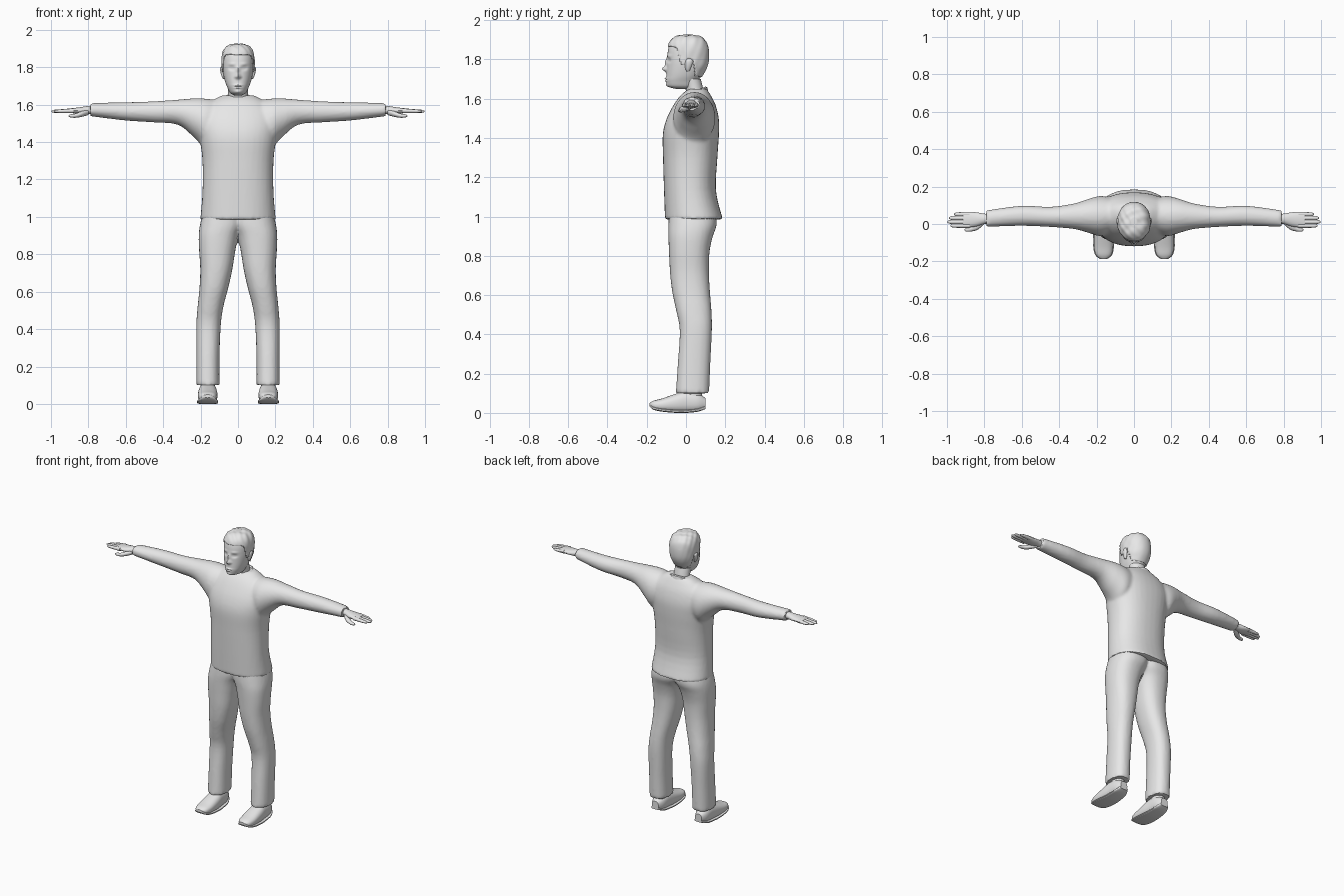
import bpy, bmesh, math

grey = bpy.data.materials.new("light grey")
grey.diffuse_color = (0.8, 0.8, 0.8, 1)


def catmull(p, q, r, s, t):
    return [0.5 * (2 * b + (c - a) * t + (2 * a - 5 * b + 4 * c - d) * t * t
                   + (3 * b - a - 3 * c + d) * t ** 3) for a, b, c, d in zip(p, q, r, s)]


def loft(bm, rings, axis=2, n=28, power=2.0, steps=4, side=1):
    """Skin rounded sections (position, a_min, a_max, b_min, b_max) along an axis."""
    k = len(rings)
    fine = [catmull(rings[max(i - 1, 0)], rings[i], rings[i + 1], rings[min(i + 2, k - 1)], j / steps)
            for i in range(k - 1) for j in range(steps)] + [list(rings[-1])]
    loops = []
    for pos, a0, a1, b0, b1 in fine:
        loop = []
        for i in range(n):
            t = 2 * math.pi * i / n
            c, s = math.cos(t), math.sin(t)
            a = (a0 + a1) / 2 + (a1 - a0) / 2 * math.copysign(abs(c) ** (2 / power), c)
            b = (b0 + b1) / 2 + (b1 - b0) / 2 * math.copysign(abs(s) ** (2 / power), s)
            co = [a, b]
            co.insert(axis, pos)
            loop.append(bm.verts.new((co[0] * side, co[1], co[2])))
        loops.append(loop)
    for lo, hi in zip(loops, loops[1:]):
        for i in range(n):
            bm.faces.new((lo[i], lo[(i + 1) % n], hi[(i + 1) % n], hi[i]))
    bm.faces.new(loops[0][::-1])
    bm.faces.new(loops[-1])


def finish(name, bm, voxel=0, angle=40):
    """Turn a bmesh into a shaded object, optionally fusing its pieces."""
    bmesh.ops.recalc_face_normals(bm, faces=bm.faces)
    mesh = bpy.data.meshes.new(name)
    bm.to_mesh(mesh)
    bm.free()
    mesh.materials.append(grey)
    ob = bpy.data.objects.new(name, mesh)
    bpy.context.collection.objects.link(ob)
    bpy.ops.object.select_all(action='DESELECT')
    ob.select_set(True)
    bpy.context.view_layer.objects.active = ob
    if voxel:
        fuse = ob.modifiers.new("fuse", 'REMESH')
        fuse.mode = 'VOXEL'
        fuse.voxel_size = voxel
        relax = ob.modifiers.new("relax", 'SMOOTH')
        relax.factor, relax.iterations = 0.5, 4
        for m in ("fuse", "relax"):
            bpy.ops.object.modifier_apply(modifier=m)
    bpy.ops.object.shade_smooth_by_angle(angle=math.radians(angle))
    return ob


# Sweater: torso and both sleeves fused into one garment
bm = bmesh.new()
loft(bm, [(0.985, -.202, .202, -.107, .188), (1.13, -.19, .19, -.112, .153),
          (1.30, -.19, .19, -.117, .16), (1.42, -.205, .205, -.118, .168),
          (1.50, -.215, .215, -.098, .167), (1.57, -.195, .195, -.062, .15),
          (1.62, -.14, .14, -.025, .125), (1.65, -.085, .085, .015, .105)], n=36, power=2.3)
for side in (1, -1):
    loft(bm, [(.08, -.03, .13, 1.42, 1.62), (.17, -.065, .15, 1.37, 1.632), (.235, -.05, .137, 1.425, 1.634),
              (.32, -.027, .11, 1.492, 1.627), (.45, -.016, .092, 1.505, 1.618),
              (.60, -.01, .098, 1.515, 1.613), (.79, -.016, .073, 1.538, 1.609)], axis=0, side=side)
finish("sweater", bm, voxel=.01)

# Collar: ribbed neck band, lower at the front
bm = bmesh.new()
loops = []
for i in range(32):
    t = 2 * math.pi * i / 32
    c, s = math.cos(t), math.sin(t)
    loops.append([bm.verts.new(((.072 + r) * c, .046 + (.054 + r) * s, 1.628 + .024 * s + h))
                  for r, h in ((.014, -.018), (.008, .006), (.0, .01), (-.006, .002), (-.004, -.018))])
for i in range(32):
    for j in range(5):
        p, q = loops[i], loops[(i + 1) % 32]
        bm.faces.new((p[j], q[j], q[(j + 1) % 5], p[(j + 1) % 5]))
finish("collar", bm)

# Trousers: two legs fused at the hips
bm = bmesh.new()
for side in (1, -1):
    loft(bm, [(.10, .099, .223, -.052, .118), (.25, .099, .223, -.042, .124),
              (.42, .092, .223, -.032, .132), (.52, .078, .216, -.05, .13),
              (.62, .052, .206, -.071, .122), (.72, .03, .202, -.082, .117),
              (.82, .014, .208, -.087, .12), (.90, -.005, .21, -.09, .137),
              (.96, -.035, .203, -.09, .157), (1.03, -.04, .185, -.085, .15)], power=2.3, side=side)
finish("trousers", bm, voxel=.01)

# Shoes, soles and ankles
shoe = [(-.186, .145, .18, .033, .05), (-.165, .121, .204, .016, .062), (-.12, .111, .214, .006, .074),
        (-.05, .11, .214, .0, .098), (0, .114, .21, .0, .112), (.06, .12, .205, .006, .1), (.1, .138, .188, .02, .075)]
for side, word in ((1, "left"), (-1, "right")):
    bm = bmesh.new()
    loft(bm, shoe, axis=1, power=2.4, side=side)
    finish(word + "_shoe", bm)
    bm = bmesh.new()
    loft(bm, [(y, a - .004, b + .004, c, c + .016) for y, a, b, c, d in shoe],
         axis=1, power=3.5, side=side)
    finish(word + "_sole", bm)
    bm = bmesh.new()
    loft(bm, [(.06, .125, .2, -.02, .08), (.11, .122, .2, -.01, .083), (.2, .125, .198, .0, .08)], side=side)
    finish(word + "_ankle", bm)

    # Hand: palm, four fingers held together and a thumb
    bm = bmesh.new()
    loft(bm, [(.74, .005, .052, 1.55, 1.597), (.8, .0, .055, 1.55, 1.593), (.84, -.012, .062, 1.55, 1.587),
              (.88, -.018, .065, 1.554, 1.582), (.915, -.018, .063, 1.557, 1.578)], axis=0, n=20, side=side)
    for y, tip in ((-.009, .982), (.011, .998), (.032, .99), (.052, .962)):
        loft(bm, [(.88, y - .012, y + .012, 1.555, 1.58), (tip - .03, y - .011, y + .011, 1.556, 1.574),
                  (tip - .008, y - .008, y + .008, 1.558, 1.571), (tip, y - .002, y + .002, 1.562, 1.567)],
             axis=0, n=12, side=side)
    loft(bm, [(.8, .0, .03, 1.545, 1.575), (.835, -.03, .01, 1.535, 1.565), (.87, -.04, -.013, 1.53, 1.552),
              (.895, -.041, -.02, 1.532, 1.548), (.905, -.036, -.028, 1.537, 1.543)], axis=0, n=12, side=side)
    finish(word + "_hand", bm)

    # Ear
    bm = bmesh.new()
    loft(bm, [(1.738, .072, .08, .005, .015), (1.75, .07, .087, -.003, .022), (1.775, .073, .094, -.005, .032),
              (1.795, .075, .095, -.002, .034), (1.806, .08, .088, .008, .024)], n=14, side=side)
    finish(word + "_ear", bm)

# Neck, leaning forward into the head
bm = bmesh.new()
loft(bm, [(1.56, -.065, .065, .0, .105), (1.64, -.053, .053, .0, .09), (1.70, -.053, .053, -.02, .075)])
finish("neck", bm)

# Head: lofted skull with brow, eyes, nose, lips and chin pushed in or out
skull = [(1.65, .02, -.05, .03), (1.662, .042, -.09, .05), (1.69, .056, -.101, .062), (1.72, .068, -.1, .082),
         (1.76, .078, -.098, .103), (1.80, .083, -.096, .112), (1.85, .083, -.091, .111),
         (1.885, .073, -.079, .098), (1.908, .05, -.052, .072), (1.917, .012, -.01, .03)]
features = [(0, 1.752, .010, .013, -.024), (0, 1.785, .008, .020, -.011), (0, 1.703, .019, .005, -.008),
            (0, 1.691, .017, .004, -.007), (0, 1.697, .022, .0025, .004), (0, 1.668, .018, .009, -.006)]
for s in (1, -1):
    features += [(s * .033, 1.795, .014, .010, .011), (s * .033, 1.796, .008, .005, -.006),
                 (s * .034, 1.817, .018, .006, -.005), (s * .013, 1.748, .005, .006, -.007)]
bm = bmesh.new()
loft(bm, [(z, -w, w, f, b) for z, w, f, b in skull], n=72, power=2.15, steps=8)
for v in bm.verts:
    if v.co.y < -.02:
        v.co.y += sum(d * math.exp(-((v.co.x - x) / sx) ** 2 - ((v.co.z - z) / sz) ** 2)
                      for x, z, sx, sz, d in features)
finish("head", bm, angle=60)


# Hair: slightly larger shell, trimmed to a hairline that drops towards the nape
def hairline(y):
    pts = [(-.2, 1.872), (-.06, 1.868), (-.04, 1.845), (-.025, 1.775), (.0, 1.775),
           (.005, 1.805), (.035, 1.8), (.05, 1.715), (.2, 1.70)]
    for (y0, z0), (y1, z1) in zip(pts, pts[1:]):
        if y <= y1:
            return z0 + (z1 - z0) * (y - y0) / (y1 - y0)


bm = bmesh.new()
loft(bm, [(z + .009 * max(0, (z - 1.83) / .09), -w - .005, w + .005, f - .005, b + .005)
          for z, w, f, b in skull[2:]], n=72, power=2.15, steps=8)
bmesh.ops.delete(bm, geom=[f for f in bm.faces if len(f.verts) > 4 and f.calc_center_median().z < 1.8
                           or f.calc_center_median().z < hairline(f.calc_center_median().y)], context='FACES')
for v in bm.verts:  # loose tufts
    tuft = .0025 * math.sin(95 * v.co.x + 60 * v.co.z) * math.sin(110 * v.co.y + 40 * v.co.x)
    v.co.x *= 1 + tuft * 8
    v.co.z += tuft * (v.co.z > 1.85)
hair = finish("hair", bm, angle=50)
thick = hair.modifiers.new("thickness", 'SOLIDIFY')
thick.thickness = .006
thick.offset = -1
